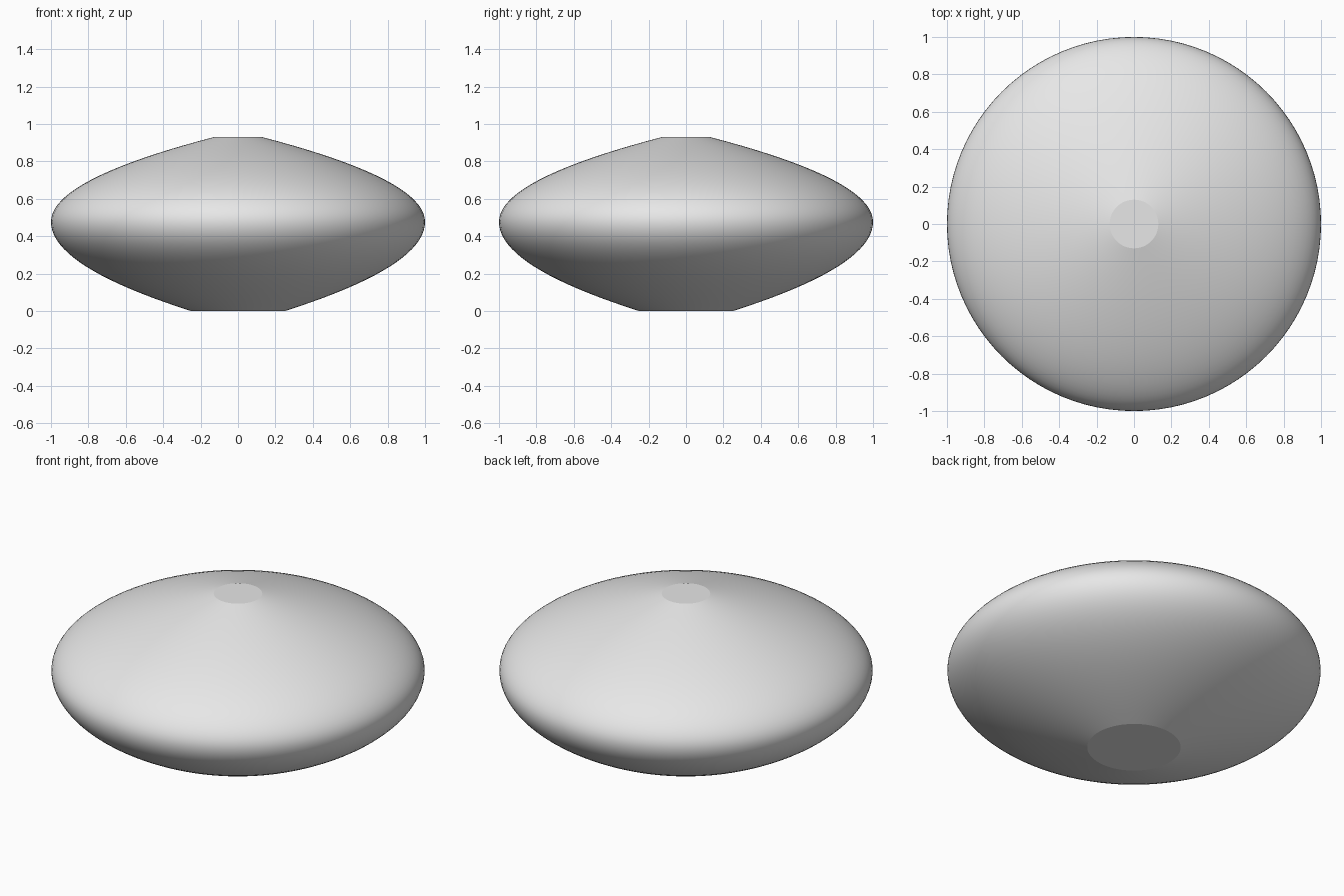
import bpy
import bmesh
import math

cube = bpy.data.objects.get("Cube")
if cube:
    bpy.data.objects.remove(cube, do_unlink=True)

SIDES = 96
STEPS = 20
BELLY_Z = 0.477
BOTTOM = (0.25, 0.0)
TOP = (0.13, 0.93)

# Light grey body colour
grey = bpy.data.materials.new("light grey")
grey.use_nodes = True
colour = (0.8, 0.8, 0.8, 1)
grey.diffuse_color = colour
grey.node_tree.nodes["Principled BSDF"].inputs["Base Color"].default_value = colour


def half_profile(end):
    """Parabolic arc from the widest ring to an end rim."""
    radius, height = end
    return [(1 - (1 - radius) * t * t, BELLY_Z + (height - BELLY_Z) * t)
            for t in (i / STEPS for i in range(STEPS + 1))]


# Profile from the bottom rim, around the belly, to the top rim
profile = half_profile(BOTTOM)[::-1] + half_profile(TOP)[1:]

# Turned body with flat caps
bm = bmesh.new()
rings = []
for r, z in profile:
    rings.append([bm.verts.new((r * math.cos(a), r * math.sin(a), z))
                  for a in (2 * math.pi * i / SIDES for i in range(SIDES))])
for low, high in zip(rings, rings[1:]):
    for i in range(SIDES):
        j = (i + 1) % SIDES
        bm.faces.new((low[i], low[j], high[j], high[i]))
bm.faces.new(rings[0][::-1])
bm.faces.new(rings[-1])

mesh = bpy.data.meshes.new("lens_body")
bm.to_mesh(mesh)
bm.free()
mesh.materials.append(grey)
body = bpy.data.objects.new("lens_body", mesh)
bpy.context.collection.objects.link(body)

# Smooth sides, crisp cap rims
bpy.ops.object.select_all(action="DESELECT")
body.select_set(True)
bpy.context.view_layer.objects.active = body
bpy.ops.object.shade_smooth_by_angle(angle=math.radians(12))
